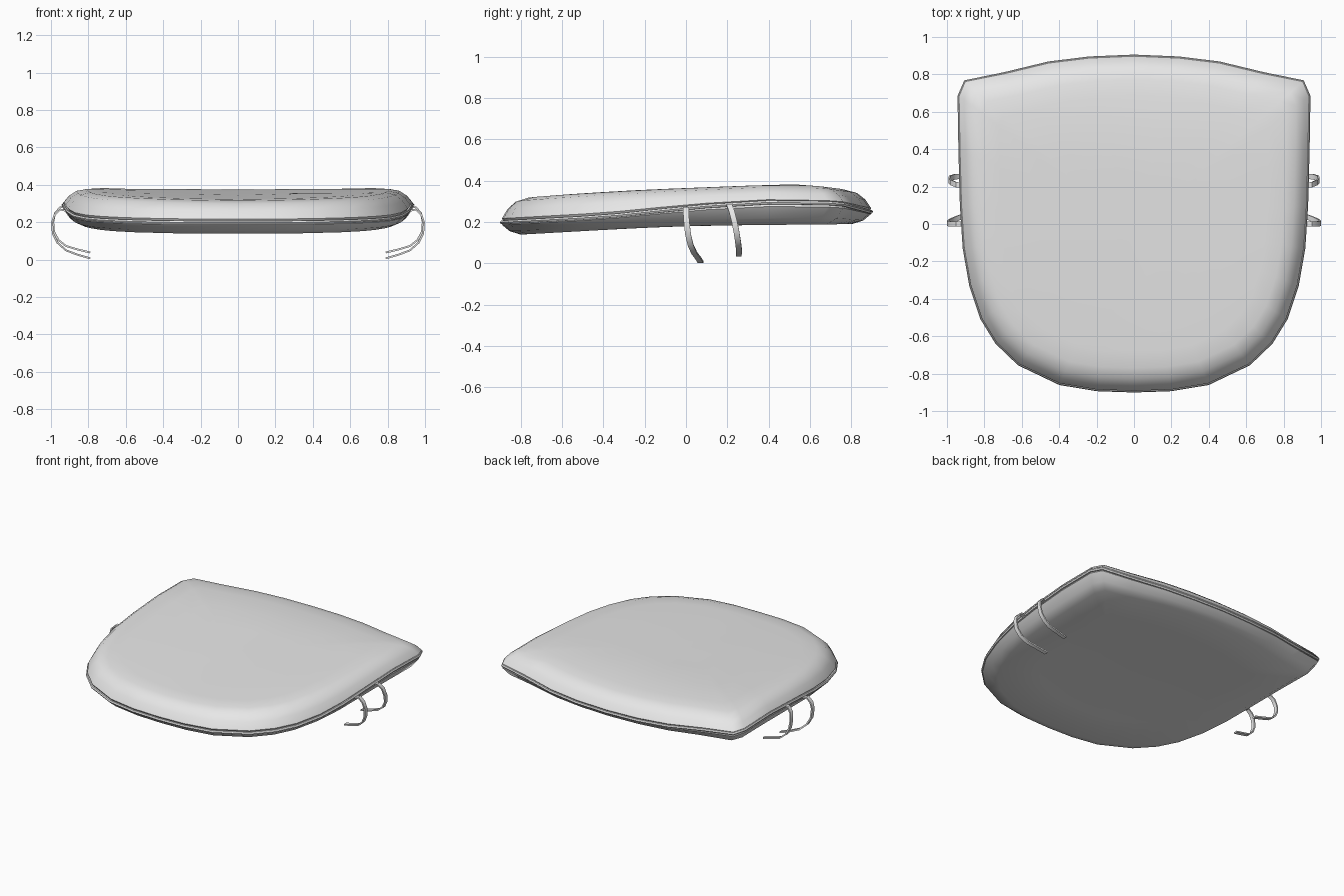
import bpy
import math
from mathutils import Vector

if "Cube" in bpy.data.objects:
    bpy.data.objects.remove(bpy.data.objects["Cube"])

fabric = bpy.data.materials.new("light_grey_fabric")
fabric.use_nodes = True
fabric.diffuse_color = (0.8, 0.8, 0.8, 1)
fabric.node_tree.nodes["Principled BSDF"].inputs["Base Color"].default_value = (0.8, 0.8, 0.8, 1)


def finish(obj, angle):
    obj.data.materials.append(fabric)
    bpy.ops.object.select_all(action="DESELECT")
    obj.select_set(True)
    bpy.context.view_layer.objects.active = obj
    bpy.ops.object.shade_smooth_by_angle(angle=math.radians(angle))


def add_mesh(name, verts, faces, angle=40):
    mesh = bpy.data.meshes.new(name)
    mesh.from_pydata(verts, [], faces)
    mesh.update()
    obj = bpy.data.objects.new(name, mesh)
    bpy.context.collection.objects.link(obj)
    finish(obj, angle)
    return obj


def along(table, y):
    """Piecewise linear height at depth y."""
    if y <= table[0][0]:
        return table[0][1]
    for (y0, z0), (y1, z1) in zip(table, table[1:]):
        if y <= y1:
            return z0 + (z1 - z0) * (y - y0) / (y1 - y0)
    return table[-1][1]


# Half outline from front centre to back centre, then mirrored
HALF = [(0, -0.9), (0.2, -0.893), (0.4, -0.86), (0.62, -0.755), (0.74, -0.64),
        (0.82, -0.51), (0.88, -0.33), (0.915, -0.13), (0.93, 0.1), (0.938, 0.4),
        (0.943, 0.69), (0.91, 0.768), (0.7, 0.81), (0.46, 0.868), (0.24, 0.895), (0, 0.905)]
OUTLINE = HALF + [(-x, y) for x, y in HALF[-2:0:-1]]
N = len(OUTLINE)

# Side profiles of the seam, the crown and the underside
SEAM = [(-0.9, 0.198), (-0.4, 0.225), (0, 0.268), (0.2, 0.285), (0.55, 0.302), (0.77, 0.285), (0.9, 0.25)]
CROWN = [(-0.82, 0.325), (-0.2, 0.358), (0.5, 0.385), (0.8, 0.365)]
UNDER = [(-0.82, 0.138), (-0.2, 0.173), (0.1, 0.183), (0.8, 0.19)]


def inset(x, y, d):
    return x * (1 - d / 0.94), y * (1 - d / 0.9)


def cushion_ring(d, blend, side):
    ring = []
    for ox, oy in OUTLINE:
        x, y = inset(ox, oy, d)
        edge = along(SEAM, oy)
        goal = along(CROWN, y) - 0.01 * max(0, 1 - abs(x) / 0.8) if side > 0 else along(UNDER, y)
        ring.append((x, y, edge + (goal - edge) * blend))
    return ring


# Padded cushion: rings from the underside, over the seam, to the crown
steps = [(0.65, 1, -1), (0.35, 1, -1), (0.1, 1, -1), (0.045, 0.7, -1), (0.008, 0.18, -1),
         (0.02, 0, 1), (0.008, 0.16, 1), (0.035, 0.55, 1), (0.075, 0.86, 1), (0.13, 0.98, 1),
         (0.22, 1, 1), (0.42, 1, 1), (0.65, 1, 1)]
verts, faces = [], []
for step in steps:
    verts += cushion_ring(*step)
for r in range(len(steps) - 1):
    for i in range(N):
        j = (i + 1) % N
        faces.append((r * N + i, r * N + j, (r + 1) * N + j, (r + 1) * N + i))
low, high = len(verts), len(verts) + 1
verts += [(0, 0, along(UNDER, 0)), (0, 0, along(CROWN, 0) - 0.01)]
last = (len(steps) - 1) * N
for i in range(N):
    j = (i + 1) % N
    faces += [(low, j, i), (high, last + i, last + j)]
add_mesh("seat_cushion", verts, faces, 50)

# Piping cord around the seam
cord = bpy.data.curves.new("seam_piping", "CURVE")
cord.dimensions = "3D"
cord.bevel_depth = 0.01
cord.bevel_resolution = 1
spline = cord.splines.new("POLY")
spline.points.add(N - 1)
spline.use_cyclic_u = True
for point, (ox, oy) in zip(spline.points, OUTLINE):
    point.co = (*inset(ox, oy, 0.009), along(SEAM, oy), 1)
piping = bpy.data.objects.new("seam_piping", cord)
bpy.context.collection.objects.link(piping)
bpy.ops.object.select_all(action="DESELECT")
piping.select_set(True)
bpy.context.view_layer.objects.active = piping
bpy.ops.object.convert(target="MESH")
finish(bpy.context.object, 50)


def strap(name, path, side, width=0.014, thick=0.005):
    """Flat ribbon following a path of (x, y, z) points."""
    pts = [Vector(p) for p in path]
    verts, faces = [], []
    for i, p in enumerate(pts):
        t = pts[min(i + 1, len(pts) - 1)] - pts[max(i - 1, 0)]
        n = Vector((t.z, 0, -t.x)).normalized() * thick
        w = Vector((0, width, 0))
        for c in (p - w - n, p + w - n, p + w + n, p - w + n):
            verts.append((c.x * side, c.y, c.z))
    for r in range(len(pts) - 1):
        for k in range(4):
            m = (k + 1) % 4
            f = (r * 4 + k, r * 4 + m, r * 4 + 4 + m, r * 4 + 4 + k)
            faces.append(f if side < 0 else f[::-1])
    end = len(verts) - 4
    caps = [(3, 2, 1, 0), (end, end + 1, end + 2, end + 3)]
    faces += caps if side < 0 else [c[::-1] for c in caps]
    add_mesh(name, verts, faces)


# Two tie straps on each side, curling down and inward
FRONT_TIE = [(0.915, 0, 0.26), (0.95, 0, 0.268), (0.98, 0, 0.24), (0.994, 0.003, 0.2),
             (0.99, 0.01, 0.14), (0.965, 0.022, 0.09), (0.92, 0.04, 0.05), (0.86, 0.058, 0.027), (0.79, 0.07, 0.007)]
REAR_TIE = [(0.92, 0.205, 0.28), (0.95, 0.21, 0.28), (0.978, 0.222, 0.25), (0.988, 0.235, 0.2),
            (0.984, 0.245, 0.15), (0.96, 0.252, 0.105), (0.92, 0.256, 0.073), (0.86, 0.257, 0.055), (0.79, 0.255, 0.038)]
for side, label in ((1, "left"), (-1, "right")):
    strap("front_tie_" + label, FRONT_TIE, side)
    strap("rear_tie_" + label, REAR_TIE, side)
